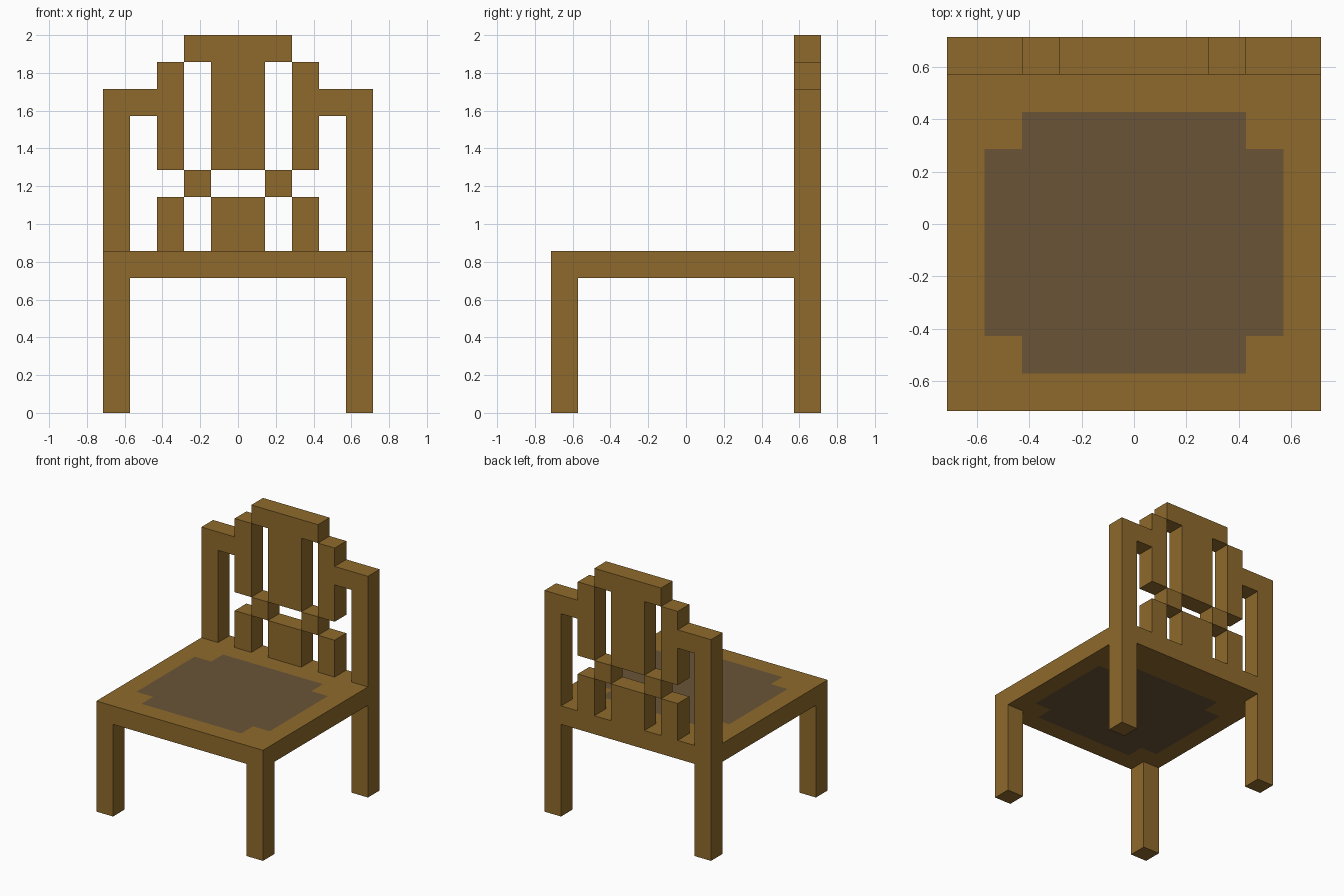
import bpy, bmesh
from mathutils import Vector

if "Cube" in bpy.data.objects:
    bpy.data.objects.remove(bpy.data.objects["Cube"])

U = 1 / 7  # the chair sits on a block grid: 10 x 10 x 14 units


def material(name, rgb):
    m = bpy.data.materials.new(name)
    lin = [((c / 255 + 0.055) / 1.055) ** 2.4 for c in rgb]
    m.diffuse_color = (*lin, 1)
    m.use_nodes = True
    m.node_tree.nodes["Principled BSDF"].inputs["Base Color"].default_value = m.diffuse_color
    return m


WOOD = material("brown wood", (143, 106, 44))
PANEL = material("dark seat panel", (106, 84, 55))


def block(x0, x1, y0, y1, z0, z1):
    return {(x, y, z) for x in range(x0, x1) for y in range(y0, y1) for z in range(z0, z1)}


parts = {}

# Four square legs
for side, x in (("left", -5), ("right", 4)):
    for end, y in (("front", -5), ("back", 4)):
        parts[f"{end}_leg_{side}"] = block(x, x + 1, y, y + 1, 0, 5)

# Seat slab, with a notched-corner panel inlaid through it
parts["seat"] = block(-5, 5, -5, 5, 5, 6)
inlay = block(-4, 4, -3, 2, 5, 6) | block(-3, 3, -4, 3, 5, 6)

# Backrest: left half of the pierced pattern, top row first, mirrored in x
pattern = ["...##", "..#.#", "###.#", "#.#.#", "#.#.#", "#..#.", "#.#.#", "#.#.#"]
parts["backrest"] = {
    (x, 4, 13 - r)
    for r, row in enumerate(pattern)
    for i, c in enumerate(row) if c == "#"
    for x in (i - 5, 4 - i)
}

solid = set().union(*parts.values())


def build(name, cells):
    """Skin the exposed sides of the cells, then merge flat areas."""
    bm = bmesh.new()
    for cell in sorted(cells):
        for axis in range(3):
            for s in (0, 1):
                n = list(cell)
                n[axis] += 1 if s else -1
                if tuple(n) in solid:
                    continue
                a, b = (axis + 1) % 3, (axis + 2) % 3
                corners = []
                for da, db in ((0, 0), (1, 0), (1, 1), (0, 1)):
                    p = Vector(cell)
                    p[axis] += s
                    p[a] += da
                    p[b] += db
                    corners.append(bm.verts.new(p * U))
                if not s:
                    corners.reverse()
                f = bm.faces.new(corners)
                f.material_index = int(cell in inlay and axis == 2)
    bmesh.ops.remove_doubles(bm, verts=bm.verts, dist=0.001)
    bmesh.ops.dissolve_limit(bm, angle_limit=0.01, verts=bm.verts, edges=bm.edges,
                             delimit={'MATERIAL'})
    bmesh.ops.triangulate(bm, faces=[f for f in bm.faces if len(f.verts) > 4])
    me = bpy.data.meshes.new(name)
    bm.to_mesh(me)
    bm.free()
    me.materials.append(WOOD)
    if name == "seat":
        me.materials.append(PANEL)
    bpy.context.collection.objects.link(bpy.data.objects.new(name, me))


for name, cells in parts.items():
    build(name, cells)
